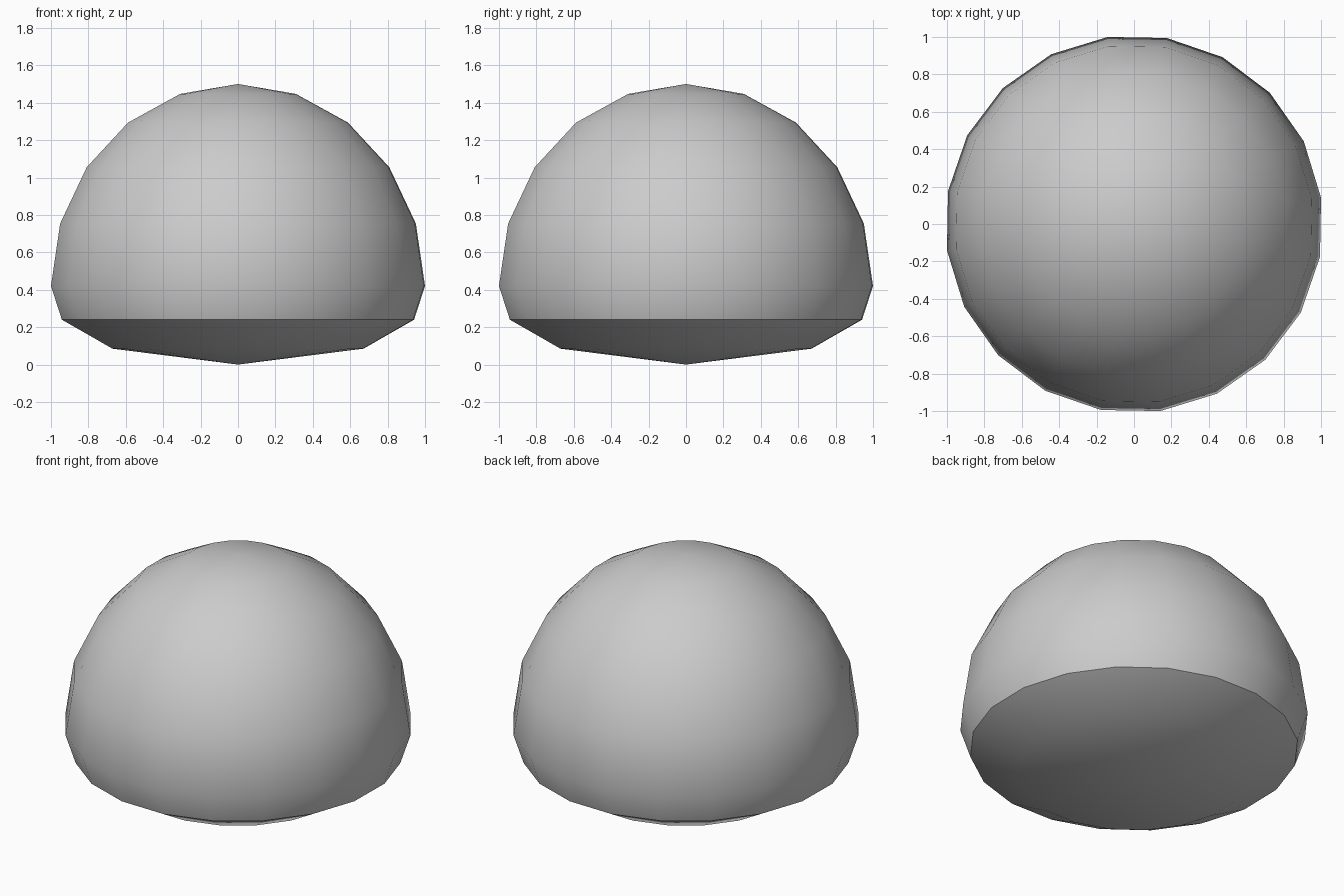
import bpy, bmesh
from math import cos, sin, radians

if "Cube" in bpy.data.objects:
    bpy.data.objects.remove(bpy.data.objects["Cube"])

SIDES = 20
TURN = 8          # rotation of the first corner, degrees
R = 1.0098

# Dome: upper rings follow a stretched hemisphere, lower rings tuck under
rings = [(R * sin(radians(a)), 0.42 + 1.08 * cos(radians(a)))
         for a in (18, 36, 54, 72, 90)]
rings += [(0.951, 0.24), (0.678, 0.085)]

bm = bmesh.new()
loops = []
for r, z in rings:
    loops.append([bm.verts.new((r * cos(radians(TURN + 360 * i / SIDES)),
                                r * sin(radians(TURN + 360 * i / SIDES)), z))
                  for i in range(SIDES)])
top = bm.verts.new((0, 0, 1.5))
bottom = bm.verts.new((0, 0, 0))

for i in range(SIDES):
    j = (i + 1) % SIDES
    bm.faces.new((top, loops[0][i], loops[0][j]))
    for a, b in zip(loops, loops[1:]):
        bm.faces.new((a[i], b[i], b[j], a[j]))
    bm.faces.new((bottom, loops[-1][j], loops[-1][i]))
bmesh.ops.recalc_face_normals(bm, faces=bm.faces)

mesh = bpy.data.meshes.new("dome")
bm.to_mesh(mesh)
bm.free()
dome = bpy.data.objects.new("dome", mesh)
bpy.context.collection.objects.link(dome)

# Smooth shell with a crease where the underside begins
bpy.context.view_layer.objects.active = dome
dome.select_set(True)
bpy.ops.object.shade_smooth_by_angle(angle=radians(40))
